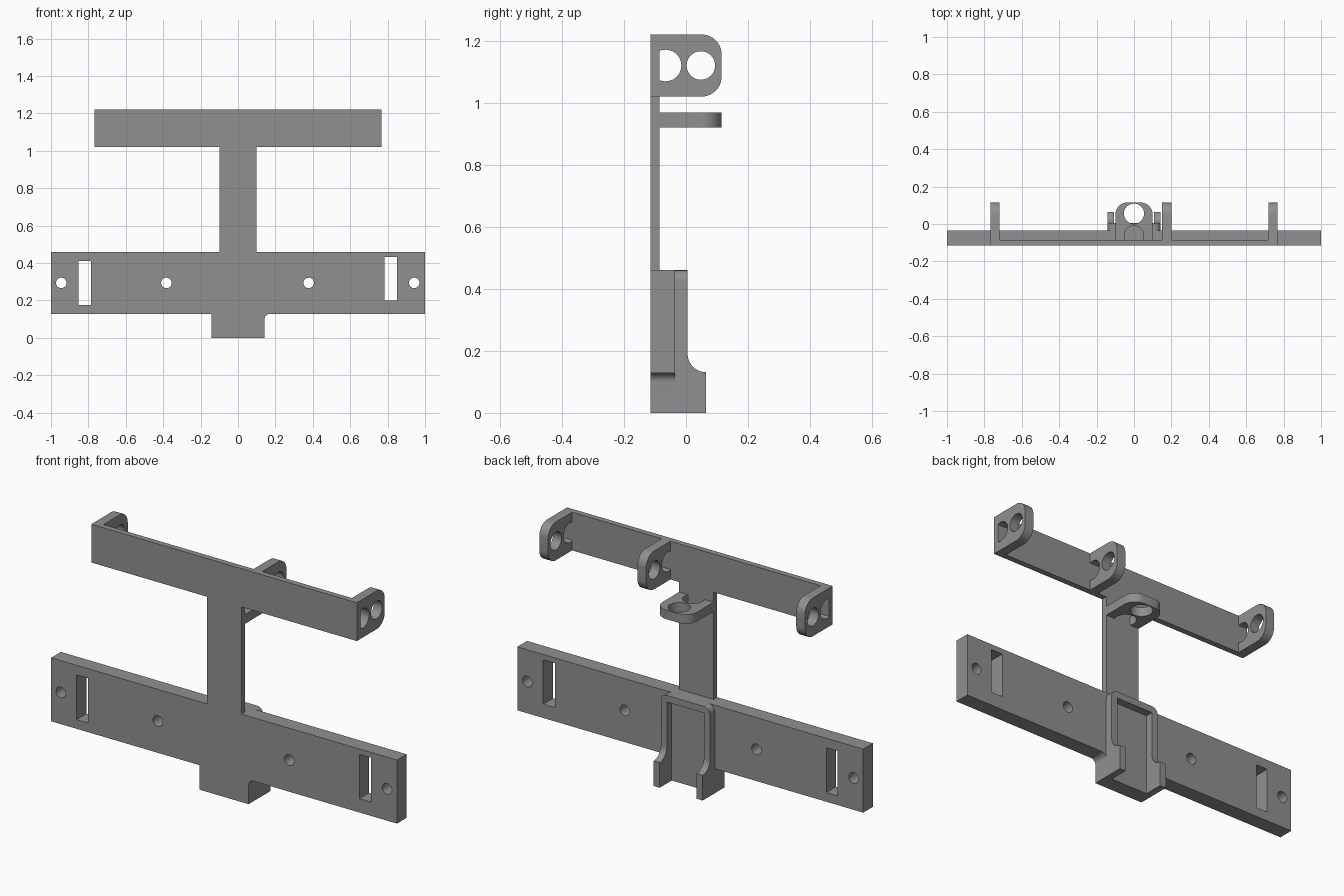
import bpy, bmesh, math

if "Cube" in bpy.data.objects:
    bpy.data.objects.remove(bpy.data.objects["Cube"])

grey = bpy.data.materials.new("plain grey")
grey.diffuse_color = (0.28, 0.28, 0.28, 1)
grey.use_nodes = True
grey.node_tree.nodes["Principled BSDF"].inputs["Base Color"].default_value = grey.diffuse_color


def arc(cx, cy, r, a0, a1, n=10):
    """Points on an arc, angles in degrees."""
    return [(cx + r * math.cos(math.radians(a0 + (a1 - a0) * i / n)),
             cy + r * math.sin(math.radians(a0 + (a1 - a0) * i / n))) for i in range(n + 1)]


def circle(cx, cy, r, n=40):
    return arc(cx, cy, r, 0, 360, n)[:-1]


def rect(a0, b0, a1, b1):
    return [(a0, b0), (a1, b0), (a1, b1), (a0, b1)]


def prism(name, axis, points, lo, hi):
    """Extrude a closed 2D outline along an axis."""
    place = {"x": lambda a, b, t: (t, a, b),
             "y": lambda a, b, t: (a, t, b),
             "z": lambda a, b, t: (a, b, t)}[axis]
    bm = bmesh.new()
    low = [bm.verts.new(place(a, b, lo)) for a, b in points]
    high = [bm.verts.new(place(a, b, hi)) for a, b in points]
    bm.faces.new(low)
    bm.faces.new(high)
    for i in range(len(points)):
        j = (i + 1) % len(points)
        bm.faces.new((low[i], low[j], high[j], high[i]))
    bmesh.ops.recalc_face_normals(bm, faces=bm.faces)
    mesh = bpy.data.meshes.new(name)
    bm.to_mesh(mesh)
    bm.free()
    mesh.materials.append(grey)
    obj = bpy.data.objects.new(name, mesh)
    bpy.context.collection.objects.link(obj)
    return obj


def select(obj):
    bpy.ops.object.select_all(action="DESELECT")
    obj.select_set(True)
    bpy.context.view_layer.objects.active = obj


def carve(obj, cutter, operation="DIFFERENCE"):
    """Apply a boolean and discard the cutter."""
    select(obj)
    mod = obj.modifiers.new("carve", "BOOLEAN")
    mod.operation, mod.solver, mod.object = operation, "EXACT", cutter
    bpy.ops.object.modifier_apply(modifier=mod.name)
    bpy.data.objects.remove(cutter)


def smooth(obj):
    select(obj)
    bpy.ops.object.shade_smooth_by_angle(angle=math.radians(30))


FRONT, THIN, THICK = -0.115, -0.085, -0.035

# Lower bar with its centre foot, one corner filleted
outline = [(-1, 0.46), (-1, 0.128), (-0.142, 0.128), (-0.142, 0), (0.142, 0)]
outline += arc(0.17, 0.1, 0.028, 180, 90) + [(1, 0.128), (1, 0.46)]
lower_bar = prism("lower_bar", "y", outline, FRONT, THICK)
for x in (-0.945, -0.383, 0.378, 0.942):
    carve(lower_bar, prism("hole", "y", circle(x, 0.294, 0.028), -0.3, 0.2))
for x0, z0, x1, z1 in ((-0.852, 0.176, -0.787, 0.41), (0.783, 0.2, 0.85, 0.432)):
    carve(lower_bar, prism("slot", "y", rect(x0, z0, x1, z1), -0.3, 0.2))
smooth(lower_bar)

# Raised U-shaped housing on the back, open at the bottom
side = [(THICK, 0), (0.065, 0), (0.065, 0.131)]
side += arc(0.065, 0.191, 0.06, 270, 180)[1:] + [(0.005, 0.46), (THICK, 0.46)]
housing = prism("housing", "x", side, -0.142, 0.142)
rounded = [(-0.142, -0.1), (0.142, -0.1)]
rounded += arc(0.107, 0.425, 0.035, 0, 90) + arc(-0.107, 0.425, 0.035, 90, 180)
carve(housing, prism("rounding", "y", rounded, -0.2, 0.2), "INTERSECT")
carve(housing, prism("pocket", "y", rect(-0.107, -0.1, 0.107, 0.425), -0.1, 0.2))
smooth(housing)

# Upright stem and upper crossbar as one thin plate
prism("stem_and_crossbar", "y",
      [(-0.1, 0.46), (0.1, 0.46), (0.1, 1.02), (0.768, 1.02), (0.768, 1.22),
       (-0.768, 1.22), (-0.768, 1.02), (-0.1, 1.02)], FRONT, THIN)

# Upright lugs behind the crossbar, each with a round and a D-shaped hole
for name, x in (("left_lug", -0.768), ("middle_lug", 0.15), ("right_lug", 0.718)):
    shape = [(THIN, 1.22), (THIN, 1.02)]
    shape += arc(0.05, 1.085, 0.065, -90, 0) + arc(0.05, 1.155, 0.065, 0, 90)
    lug = prism(name, "x", shape, x, x + 0.05)
    for y, r in ((0.048, 0.046), (-0.066, 0.051)):
        carve(lug, prism("hole", "x", circle(y, 1.12, r), x - 0.1, x + 0.15))
    smooth(lug)

# Flat lug on the stem
shape = [(-0.1, THIN), (0.1, THIN)]
shape += arc(0.035, 0.05, 0.065, 0, 90) + arc(-0.035, 0.05, 0.065, 90, 180)
flat_lug = prism("flat_lug", "z", shape, 0.92, 0.968)
for y, r in ((0.055, 0.054), (-0.062, 0.052)):
    carve(flat_lug, prism("hole", "z", circle(0, y, r), 0.8, 1.1))
smooth(flat_lug)
